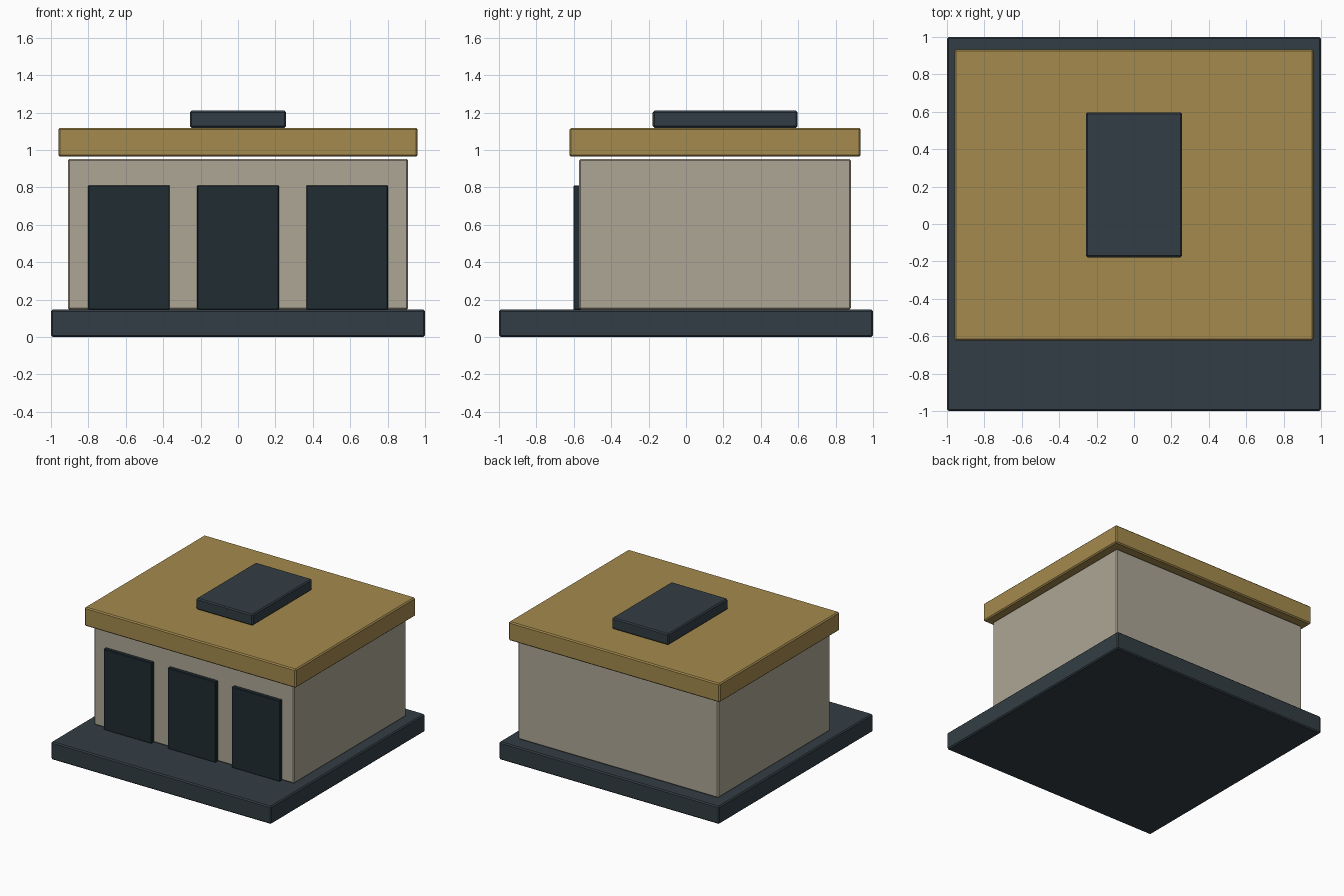
import bpy

if "Cube" in bpy.data.objects:
    bpy.data.objects.remove(bpy.data.objects["Cube"])


def material(name, rgb):
    # sRGB 0-255 to linear viewport colour
    mat = bpy.data.materials.new(name)
    mat.diffuse_color = [(c / 255) ** 2.2 for c in rgb] + [1]
    mat.use_nodes = True
    mat.node_tree.nodes["Principled BSDF"].inputs["Base Color"].default_value = mat.diffuse_color
    return mat


def box(name, low, high, mat, bevel=0.009):
    # Box between two corners with a small chamfer on every edge
    centre = [(a + b) / 2 for a, b in zip(low, high)]
    bpy.ops.mesh.primitive_cube_add(size=1, location=centre)
    obj = bpy.context.object
    obj.name = name
    obj.scale = [b - a for a, b in zip(low, high)]
    bpy.ops.object.transform_apply(location=False, rotation=False, scale=True)
    mod = obj.modifiers.new("Chamfer", 'BEVEL')
    mod.width = bevel
    mod.segments = 1
    obj.data.materials.append(mat)
    return obj


slate = material("slate", (54, 64, 70))
stone = material("stone", (172, 165, 148))
ochre = material("ochre", (163, 137, 78))
dark = material("dark_panel", (37, 48, 53))

# Ground slab and main body
box("base_slab", (-1, -1, 0), (1, 1, 0.146), slate)
box("walls", (-0.91, -0.572, 0.146), (0.91, 0.882, 0.952), stone)

# Overhanging roof, floating just above the walls, with a raised cap
box("roof", (-0.96, -0.623, 0.964), (0.96, 0.934, 1.118), ochre)
box("roof_cap", (-0.257, -0.178, 1.118), (0.257, 0.597, 1.21), slate)

# Three bay doors on the front
for side, x in (("left", -0.583), ("middle", 0), ("right", 0.583)):
    box(f"door_{side}", (x - 0.218, -0.602, 0.146), (x + 0.218, -0.56, 0.81), dark, 0.004)
